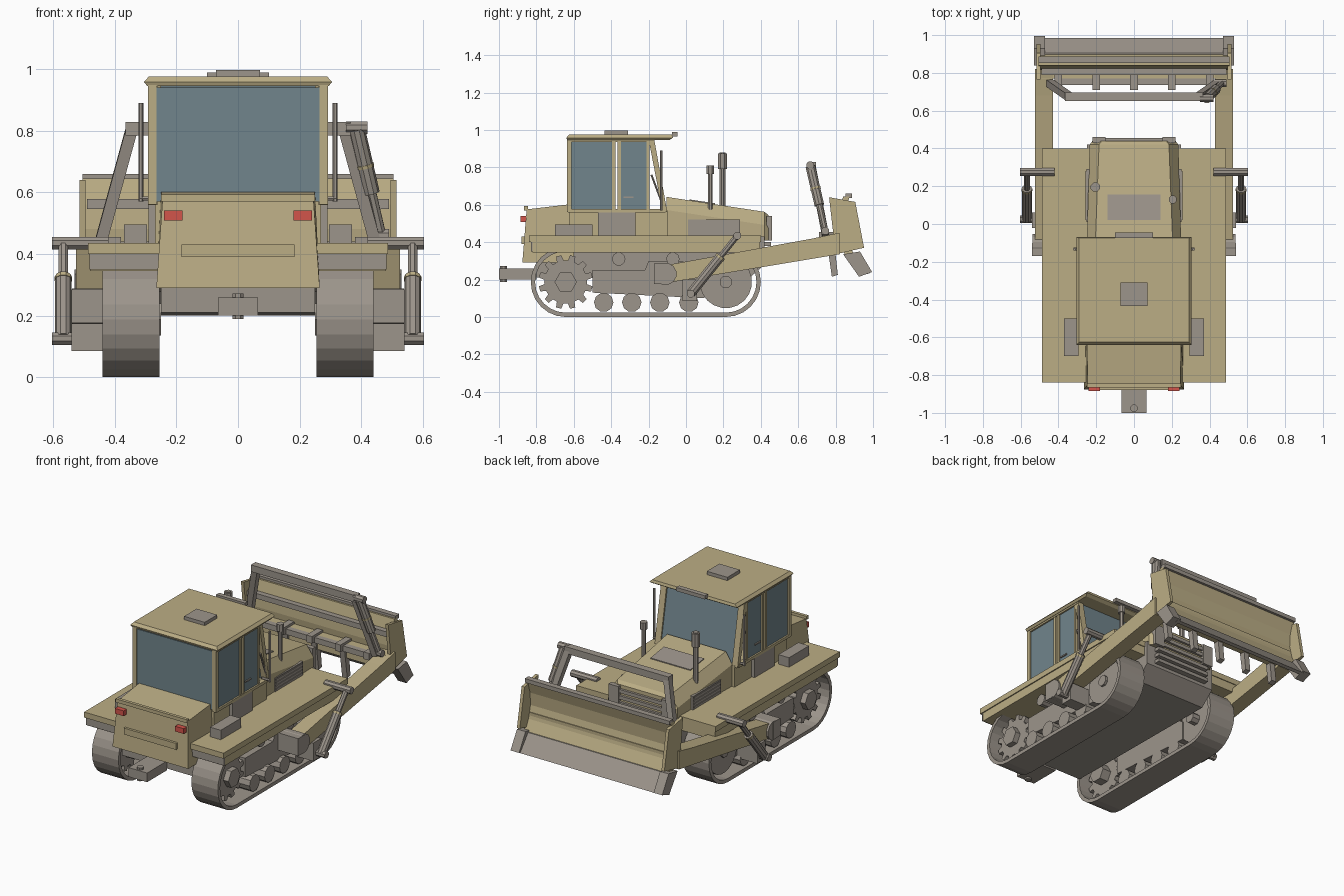
import bpy, bmesh
from math import sin, cos, pi
from mathutils import Vector

cube = bpy.data.objects.get("Cube")
if cube:
    bpy.data.objects.remove(cube)


def material(name, rgb):
    m = bpy.data.materials.new(name)
    m.use_nodes = True
    m.diffuse_color = (*rgb, 1)
    m.node_tree.nodes["Principled BSDF"].inputs["Base Color"].default_value = (*rgb, 1)
    return m


TAN = material("tan paint", (0.50, 0.42, 0.235))
GREY = material("warm grey metal", (0.335, 0.30, 0.26))
GLASS = material("blue grey glass", (0.165, 0.235, 0.265))
RED = material("red lens", (0.65, 0.09, 0.07))


def loft(name, rings, mat, mirror=False, closed=False):
    """Skin a list of equal rings, capped at both ends unless closed."""
    bm = bmesh.new()
    vs = [[bm.verts.new(p) for p in r] for r in rings]
    pairs = list(zip(vs, vs[1:]))
    if closed:
        pairs.append((vs[-1], vs[0]))
    else:
        bm.faces.new(vs[0])
        bm.faces.new(vs[-1])
    for a, b in pairs:
        for i in range(len(a)):
            j = (i + 1) % len(a)
            bm.faces.new((a[i], a[j], b[j], b[i]))
    bmesh.ops.recalc_face_normals(bm, faces=bm.faces)
    me = bpy.data.meshes.new(name)
    bm.to_mesh(me)
    bm.free()
    me.materials.append(mat)
    ob = bpy.data.objects.new(name, me)
    bpy.context.collection.objects.link(ob)
    if mirror:
        ob.modifiers.new("Mirror", "MIRROR").use_mirror_merge = False
    return ob


def prism(name, profile, x0, x1, mat, mirror=False):
    """Extrude a side (y, z) profile across x."""
    return loft(name, [[(x, y, z) for y, z in profile] for x in (x0, x1)], mat, mirror)


def box(name, x, y, z, mat, mirror=False):
    prof = [(y[0], z[0]), (y[1], z[0]), (y[1], z[1]), (y[0], z[1])]
    return prism(name, prof, x[0], x[1], mat, mirror)


def rod(name, p, q, r, mat, n=8, mirror=False):
    """Round or square bar between two points."""
    p, q = Vector(p), Vector(q)
    d = q - p
    u = d.cross(Vector((1, 0, 0)) if abs(d.x) < 0.8 * d.length else Vector((0, 1, 0))).normalized()
    v = d.normalized().cross(u)
    off = [r * (u * cos(2 * pi * (i + .5) / n) + v * sin(2 * pi * (i + .5) / n)) for i in range(n)]
    return loft(name, [[p + o for o in off], [q + o for o in off]], mat, mirror)


def wheel(name, y, z, r, x0, x1, n=10, mirror=True):
    return rod(name, (x0, y, z), (x1, y, z), r, GREY, n, mirror)


# Tracks
AXLE_Z, REAR_Y, FRONT_Y = 0.187, -0.643, 0.213


def stadium(x, r):
    pts = []
    for cy, start in ((FRONT_Y, -pi / 2), (REAR_Y, pi / 2)):
        for i in range(13):
            a = start + pi * i / 12
            pts.append((x, cy + r * cos(a), AXLE_Z + r * sin(a)))
    return pts


loft("track_belt", [stadium(0.255, .187), stadium(0.44, .187), stadium(0.44, .164), stadium(0.255, .164)],
     GREY, True, True)

# Toothed drive wheel, idler and rollers
teeth = []
for k in range(12):
    for da, r in ((0, .115), (.10, .115), (.16, .145), (.36, .145), (.42, .115)):
        a = 2 * pi * k / 12 + da
        teeth.append((REAR_Y + r * cos(a), AXLE_Z + r * sin(a)))
prism("drive_sprocket", teeth, 0.31, 0.39, GREY, True)
wheel("sprocket_hub", REAR_Y, AXLE_Z, .06, .25, .425, 6)
wheel("front_idler", FRONT_Y, AXLE_Z, .14, .30, .41, 20)
wheel("idler_hub", FRONT_Y, AXLE_Z, .035, .25, .425, 8)
for y in (-.44, -.29, -.14, .015):
    wheel("bottom_roller", y, .078, .052, .29, .425)
for y in (-.36, -.07):
    wheel("carrier_roller", y, .31, .036, .25, .42)
prism("track_frame", [(-.5, .13), (.1, .10), (.1, .22), (-.02, .30), (-.2, .30), (-.22, .25), (-.5, .25)],
      .29, .40, GREY, True)

# Belly and fenders
prism("belly", [(-.80, .21), (.33, .20), (.42, .28), (.42, .43), (-.80, .43)], -.25, .25, GREY)
box("fender_top", (.2, .487), (-.84, .40), (.40, .435), TAN, True)
box("fender_skirt", (.25, .48), (-.82, .395), (.345, .40), TAN, True)
box("fender_rear_plate", (.255, .482), (-.828, -.82), (.35, .40), GREY, True)
box("fender_box", (.295, .37), (-.70, -.50), (.43, .495), GREY, True)

# Rear tank with lights, panel and hitch
loft("rear_tank", [
    [(-.265, -.875, .29), (.265, -.875, .29), (.265, -.60, .29), (-.265, -.60, .29)],
    [(-.245, -.852, .575), (.245, -.852, .575), (.25, -.60, .605), (-.25, -.60, .605)]], TAN)
prism("tank_lip", [(-.865, .57), (-.845, .57), (-.845, .592), (-.865, .592)], -.25, .25, TAN)
box("tail_light", (.18, .24), (-.885, -.85), (.508, .541), RED, True)
box("rear_panel", (-.183, .183), (-.879, -.86), (.39, .43), TAN)
box("hitch_block", (-.065, .065), (-1, -.80), (.20, .258), GREY)
rod("hitch_pin", (0, -.975, .188), (0, -.975, .272), .02, GREY)

# Cab base, windows, pillars and roof
box("cab_base", (-.27, .27), (-.625, -.10), (.40, .57), TAN)
box("cab_step", (.26, .29), (-.47, -.27), (.43, .572), GREY, True)
box("rear_window", (-.268, .268), (-.632, -.622), (.57, .94), GLASS)
box("side_window", (.272, .282), (-.615, -.395), (.57, .94), GLASS, True)
box("door_window", (.272, .282), (-.35, -.205), (.57, .94), GLASS, True)
box("door_handle", (.28, .29), (-.335, -.28), (.635, .643), GREY, True)
prism("windshield", [(-.19, .945), (-.18, .945), (-.11, .57), (-.12, .57)], -.255, .255, GLASS)
box("rear_pillar", (.265, .292), (-.636, -.612), (.56, .95), TAN, True)
for y in (-.395, -.365):
    box("door_pillar", (.265, .29), (y, y + .018), (.56, .95), TAN, True)
prism("front_pillar", [(-.20, .95), (-.17, .95), (-.10, .56), (-.125, .56)], .25, .29, TAN, True)
box("door_frame", (.265, .288), (-.21, -.195), (.56, .95), TAN, True)
box("cab_sill", (.262, .292), (-.63, -.11), (.558, .576), TAN, True)
box("cab_header", (.262, .292), (-.63, -.17), (.935, .952), TAN, True)


def slab(x, y0, y1, z):
    return [(-x, y0, z), (x, y0, z), (x, y1, z), (-x, y1, z)]


loft("roof", [slab(.295, -.635, -.09, .945), slab(.305, -.64, -.07, .958), slab(.29, -.625, -.075, .975)], TAN)
box("roof_vent", (-.072, .072), (-.435, -.31), (.97, .996), GREY)
box("light_bar", (-.10, .10), (-.075, -.045), (.965, .988), GREY)
rod("mirror_pole", (.315, -.133, .57), (.315, -.133, .89), .008, GREY, 6, True)
rod("mirror_bracket", (.26, -.133, .58), (.32, -.133, .58), .008, GREY, 6, True)
rod("grab_rail", (.285, -.185, .76), (.285, -.125, .60), .006, GREY, 6, True)


# Engine hood with chamfered top edges
def hood_ring(y, w, t, z):
    return [(-w, y, .41), (w, y, .41), (w, y, z - .07), (t, y, z), (-t, y, z), (-w, y, z - .07)]


loft("engine_hood", [hood_ring(-.105, .25, .205, .642), hood_ring(.42, .235, .185, .562),
                     hood_ring(.44, .22, .17, .545)], TAN)
prism("hood_top_grille", [(.02, .615), (.155, .60), (.155, .608), (.02, .628)], -.14, .14, GREY)
box("hood_side_grille", (.235, .252), (.01, .29), (.435, .52), GREY, True)
for i in range(4):
    z = .445 + i * .02
    box("side_louver", (.25, .256), (.02, .28), (z, z + .008), GREY, True)
box("grille_post", (.15, .22), (.43, .46), (.41, .54), GREY, True)
for i in range(6):
    z = .30 + i * .04
    box("grille_slat", (-.19, .19), (.42, .455), (z, z + .022), GREY)

# Exhaust and intake stacks
rod("exhaust_stack", (-.205, .195, .56), (-.205, .195, .88), .017, GREY)
rod("exhaust_cap", (-.205, .195, .79), (-.205, .195, .875), .026, GREY)
rod("intake_stack", (.205, .13, .55), (.205, .13, .81), .014, GREY)
rod("intake_cap", (.205, .13, .765), (.205, .13, .81), .022, GREY)

# Push arms with pivots
prism("push_arm", [(-.115, .18), (.82, .335), (.82, .45), (.68, .42), (-.115, .275)], .43, .525, TAN, True)
wheel("arm_pivot", -.11, .23, .06, .40, .538, 12)
box("pivot_bracket", (.40, .54), (-.17, -.10), (.175, .285), GREY, True)
box("cylinder_bracket", (.40, .54), (-.02, .06), (.085, .20), GREY, True)

# Lift cylinders
LOW, HIGH = Vector((.567, .025, .125)), Vector((.567, .275, .435))
rod("lift_barrel", LOW, LOW.lerp(HIGH, .65), .027, GREY, 10, True)
rod("lift_band", LOW.lerp(HIGH, .61), LOW.lerp(HIGH, .64), .029, TAN, 10, True)
rod("lift_piston", LOW, HIGH, .017, GREY, 8, True)
rod("lift_low_pin", (.50, .025, .125), (.603, .025, .125), .022, GREY, 8, True)
rod("lift_high_pin", (.42, .275, .435), (.603, .275, .435), .022, GREY, 8, True)

# Blade with curved face, end plates and cutting edge
prism("blade_face", [(.875, .645), (.85, .56), (.845, .48), (.865, .40), (.90, .33),
                     (.85, .33), (.825, .40), (.815, .48), (.82, .56), (.84, .645)], -.505, .505, TAN)
prism("blade_end_plate", [(.765, .64), (.905, .615), (.952, .37), (.80, .335)], .495, .515, TAN, True)
box("blade_top_edge", (-.505, .505), (.852, .888), (.635, .66), GREY)
box("blade_back_rib", (-.49, .49), (.79, .825), (.545, .578), GREY)
box("blade_low_rib", (-.49, .49), (.77, .86), (.35, .44), TAN)
prism("cutting_edge", [(.855, .335), (.905, .335), (.985, .235), (.965, .228)], -.49, .49, GREY)
prism("corner_bit", [(.84, .335), (.93, .35), (.995, .24), (.925, .215)], .47, .53, GREY, True)

# Rack behind the blade with hanging legs
box("rack_beam", (-.42, .42), (.735, .775), (.405, .44), GREY)
for x in (-.40, -.20, 0, .20, .40):
    box("rack_tab", (x - .02, x + .02), (.71, .82), (.41, .455), GREY)
    prism("rack_leg", [(.75, .42), (.79, .42), (.812, .225), (.78, .215)], x - .018, x + .018, GREY)

# Guard frame above the blade and tilt cylinder
rod("guard_post", (.445, .745, .44), (.345, .675, .805), .027, GREY, 4, True)
box("guard_crossbar", (-.365, .365), (.65, .695), (.785, .828), GREY)
TOP, BASE = Vector((.385, .665, .805)), Vector((.465, .745, .46))
rod("tilt_barrel", TOP, TOP.lerp(BASE, .6), .027, GREY, 10)
rod("tilt_band", TOP.lerp(BASE, .33), TOP.lerp(BASE, .36), .029, TAN, 10)
rod("tilt_piston", TOP, BASE, .017, GREY)
rod("tilt_top_pin", (.35, .665, .81), (.42, .665, .81), .022, GREY)
rod("tilt_base_pin", (.42, .745, .46), (.49, .745, .46), .022, GREY)
